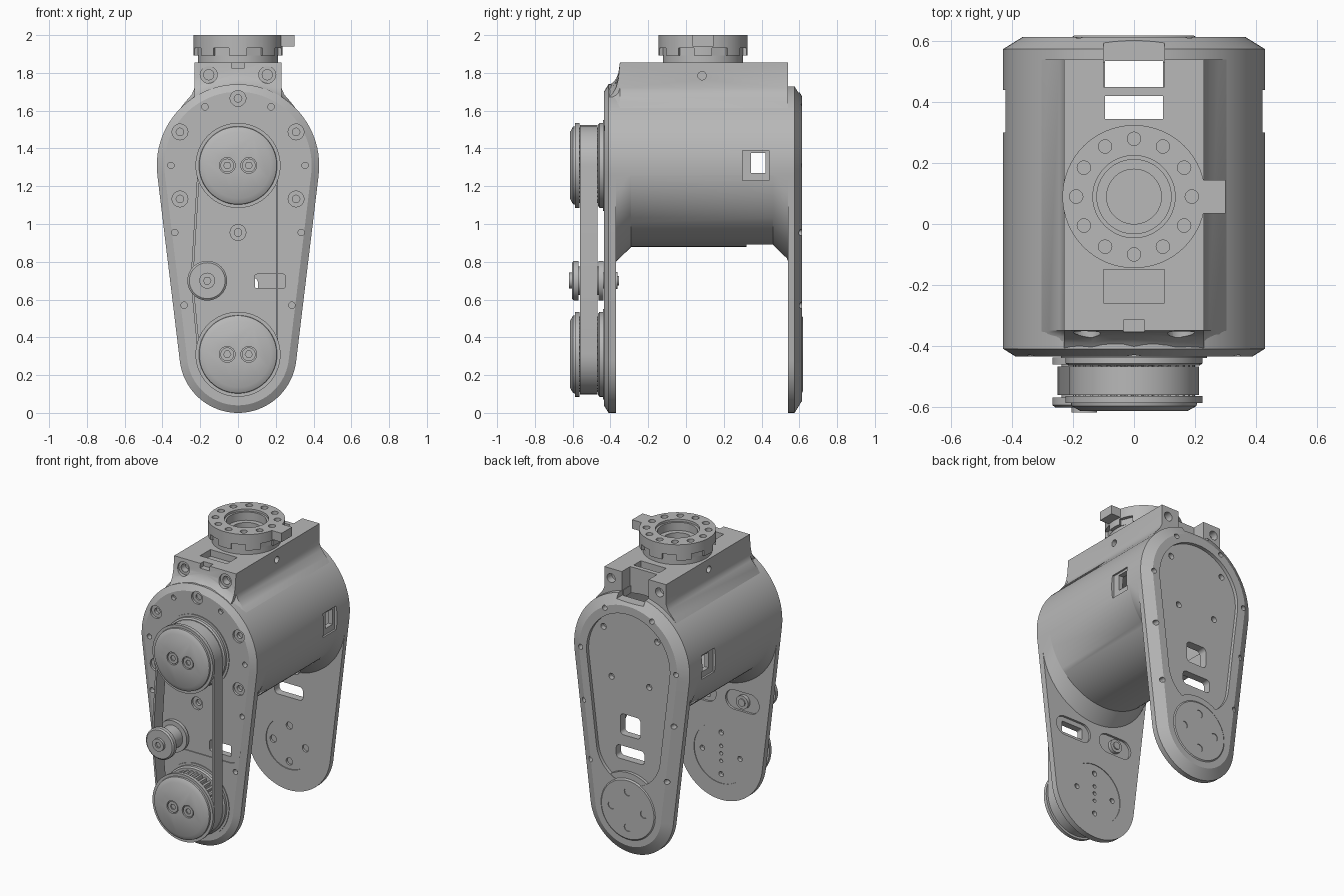
import bpy, bmesh, math
from math import sin, cos, pi, asin, radians
from mathutils.geometry import convex_hull_2d

if "Cube" in bpy.data.objects:
    bpy.data.objects.remove(bpy.data.objects["Cube"])

grey = bpy.data.materials.new("machined grey")
grey.use_nodes = True
grey.diffuse_color = (0.48, 0.48, 0.48, 1)
grey.node_tree.nodes["Principled BSDF"].inputs["Base Color"].default_value = (0.48, 0.48, 0.48, 1)

TOP, LOW = 1.31, 0.31          # the two joint axis heights
TAPER = 0.12                   # radius lost per unit going down the arm


def loft(name, sections, axis="y"):
    """Skin matching outlines placed along the y or z axis, with end caps."""
    bm = bmesh.new()
    rings = []
    for t, pts in sections:
        rings.append([bm.verts.new((u, t, v) if axis == "y" else (u, v, t)) for u, v in pts])
    n = len(rings[0])
    for a, b in zip(rings, rings[1:]):
        for i in range(n):
            j = (i + 1) % n
            bm.faces.new((a[i], a[j], b[j], b[i]))
    bm.faces.new(rings[0])
    bm.faces.new(rings[-1])
    bmesh.ops.remove_doubles(bm, verts=bm.verts, dist=1e-5)
    bmesh.ops.recalc_face_normals(bm, faces=bm.faces)
    mesh = bpy.data.meshes.new(name)
    bm.to_mesh(mesh)
    bm.free()
    mesh.materials.append(grey)
    obj = bpy.data.objects.new(name, mesh)
    bpy.context.collection.objects.link(obj)
    return obj


def circle(u, v, r, n=32):
    return [(u + r * cos(2 * pi * i / n), v + r * sin(2 * pi * i / n)) for i in range(n)]


def hull(*circles):
    pts = [p for c in circles for p in circle(*c)]
    return [pts[i] for i in convex_hull_2d(pts)]


def rounded(x, z, w, h, r=0.025):
    return hull(*[(x + a * (w - r), z + b * (h - r), r) for a in (-1, 1) for b in (-1, 1)])


def capsule(r, s, n=40):
    """Tapered arm outline: upper circle radius r, lower circle s below it."""
    a = asin(TAPER)
    pts = []
    for z, rad, a0, a1 in ((TOP, r, -a, pi + a), (TOP - s, r - TAPER * s, pi + a, 2 * pi - a)):
        for i in range(n + 1):
            t = a0 + (a1 - a0) * i / n
            pts.append((rad * cos(t), z + rad * sin(t)))
    return pts


def rod(name, x, z, profile, n=64):
    return loft(name, [(y, circle(x, z, r, n)) for y, r in profile])


def hole(x, z, r, y0, y1, n=20):
    return rod("cutter", x, z, [(y0, r), (y1, r)], n)


def slab(pts, y0, y1, name="cutter"):
    return loft(name, [(y0, pts), (y1, pts)])


def box(x0, x1, y0, y1, z0, z1, turn=0, cx=0, cy=0, name="cutter"):
    pts = [(cx + x * cos(turn) - y * sin(turn), cy + x * sin(turn) + y * cos(turn))
           for x, y in ((x0, y0), (x1, y0), (x1, y1), (x0, y1))]
    return loft(name, [(z0, pts), (z1, pts)], "z")


def disc_z(x, y, r, z0, z1, n=32):
    return loft("cutter", [(z0, circle(x, y, r, n)), (z1, circle(x, y, r, n))], "z")


def cut(obj, cutters):
    for c in cutters:
        m = obj.modifiers.new("cut", "BOOLEAN")
        m.operation, m.solver, m.object = "DIFFERENCE", "EXACT", c
    dg = bpy.context.evaluated_depsgraph_get()
    mesh = bpy.data.meshes.new_from_object(obj.evaluated_get(dg))
    obj.modifiers.clear()
    obj.data = mesh
    for c in cutters:
        bpy.data.objects.remove(c)


def cavity_cutters():
    """Motor chamber and the cable slots running down through it."""
    return [hole(0, TOP, 0.38, -0.36, 0.53, 64),
            box(-0.095, 0.095, 0.45, 0.535, 0.7, 2.1),
            box(-0.095, 0.095, 0.345, 0.42, 0.7, 2.1)]


# Housing: front arm, filleted drum and rear arm in one skin
steps = [(i / 6) * pi / 2 for i in range(7)]
front = [(-0.37 + 0.08 * sin(t), capsule(0.43, 0.001 + 0.09 * (1 - cos(pi / 2 - t)))) for t in steps]
rear = [(0.54 - 0.08 * sin(t), capsule(0.43, 0.001 + 0.09 * (1 - cos(pi / 2 - t)))) for t in reversed(steps)]
housing = loft("housing", [(-0.435, capsule(0.39, 1)), (-0.41, capsule(0.43, 1)), (-0.37, capsule(0.43, 1))]
               + front + rear
               + [(0.54, capsule(0.43, 1)), (0.575, capsule(0.43, 1)), (0.615, capsule(0.365, 1))])

cuts = cavity_cutters()
cuts.append(box(-0.1, 0.1, 0.32, 0.535, 0.7, 1.1))
cuts.append(box(-0.1, 0.1, 0.53, 0.7, 1.695, 1.9))
for s in (-1, 1):                                   # side windows
    x0, x1, x2 = sorted((s * 0.41, s * 0.6)), sorted((s * 0.3, s * 0.6)), s
    cuts.append(box(*x0, 0.30, 0.44, 1.23, 1.39))
    cuts.append(box(*x1, 0.345, 0.42, 1.27, 1.375))
    for x, z in ((0.355, TOP), (0.175, 1.62), (0.335, 0.955), (0.285, 0.57)):
        cuts.append(hole(s * x, z, 0.017, -0.5, -0.40))
        cuts.append(hole(s * x, z, 0.017, 0.57, 0.7))
    for x, z in ((0.14, 1.16), (0.2, 1.48)):        # screws in the rear recess
        cuts.append(hole(s * x, z, 0.02, 0.56, 0.7))
for i in range(6):                                  # counterbored motor screws
    t = pi / 2 + i * pi / 3
    x, z = 0.355 * cos(t), TOP + 0.355 * sin(t)
    cuts += [hole(x, z, 0.042, -0.5, -0.42), hole(x, z, 0.02, -0.5, -0.40)]
cuts += [slab(hull((-0.24, 0.7, 0.08), (0.24, 0.7, 0.08)), -0.5, -0.429),
         slab(rounded(0.17, 0.697, 0.08, 0.037, 0.01), -0.5, -0.3),
         slab(hull((0.10, 0.7, 0.065), (0.24, 0.7, 0.065)), -0.385, -0.3),
         slab(hull((-0.22, 0.7, 0.065), (-0.10, 0.7, 0.065)), -0.385, -0.3),
         slab(capsule(0.31, 0.6), 0.592, 0.7),
         slab(rounded(0, 0.86, 0.075, 0.07), 0.5, 0.7),
         slab(rounded(0, 0.67, 0.105, 0.045), 0.5, 0.7),
         hole(0, LOW, 0.2, -0.374, -0.3, 48), hole(0, LOW, 0.17, 0.5, 0.546, 48)]
for i in range(4):
    t = i * pi / 2
    x, z = cos(t), sin(t)
    cuts += [hole(0.14 * x, LOW + 0.14 * z, 0.017, -0.40, -0.3),
             hole(0.12 * x, LOW + 0.12 * z, 0.024, 0.5, 0.58)]
for dz in (-0.05, 0, 0.05):
    cuts.append(hole(0, LOW + dz, 0.012, -0.40, -0.3))
cut(housing, cuts)

# Rear bearing seat and cover
rod("rear_bearing_seat", 0, LOW, [(0.56, 0.245), (0.612, 0.245)])
cover = rod("rear_bearing_cover", 0, LOW, [(0.56, 0.205), (0.613, 0.205), (0.620, 0.195)])
cut(cover, [hole(0.12 * cos(i * pi / 2), LOW + 0.12 * sin(i * pi / 2), 0.026, 0.59, 0.7) for i in range(4)])

# Neck saddle blending into the top of the drum
half = [(0, 1.855), (0.14, 1.855), (0.23, 1.855), (0.23, 1.72), (0.245, 1.685),
        (0.28, 1.645), (0.33, 1.58), (0.25, 1.53)]


def saddle(f):
    pts = []
    for x, z in half:
        base = TOP + (0.43 ** 2 - x * x) ** 0.5 - 0.008
        pts.append((x, base + (z - base) * f if z > base else z))
    return pts + [(-x, z) for x, z in reversed(pts[1:])]


neck = loft("neck_saddle", [(y, saddle(f)) for y, f in
            ((-0.41, 0.03), (-0.39, 0.12), (-0.37, 0.3), (-0.358, 0.55), (-0.35, 1), (0.54, 1))])
cuts = cavity_cutters()
cuts += [box(-0.1, 0.1, 0.45, 0.6, 1.69, 2),
         box(-0.1, 0.1, -0.26, -0.15, 1.81, 2),
         box(-0.035, 0.035, -0.5, -0.315, 1.825, 2)]
for s in (-1, 1):
    cuts += [hole(s * 0.155, 1.79, 0.045, -0.6, -0.345), hole(s * 0.155, 1.79, 0.027, -0.5, -0.30),
             hole(s * 0.18, 1.79, 0.03, 0.49, 0.7)]
    side = disc_z(1.785, 0.085, 0.022, 0.2, 0.3, 20)  # side dowel hole
    for v in side.data.vertices:
        v.co = (s * v.co.z, v.co.y, v.co.x)
    if s > 0:
        side.data.flip_normals()
    cuts.append(side)
cut(neck, cuts)

# Output flange with bolt circle, bore and lower notches
CY = 0.09
flange = loft("output_flange", [(z, circle(0, CY, r, 64)) for z, r in
              ((1.84, 0.212), (1.893, 0.212), (1.893, 0.235), (2.0, 0.235))], "z")
cuts = [disc_z(0, CY, 0.135, 1.985, 2.1, 48), disc_z(0, CY, 0.122, 1.93, 2.1, 48),
        disc_z(0, CY, 0.09, 1.88, 2.1, 48)]
for i in range(12):
    t = i * pi / 6
    cuts.append(disc_z(0.19 * cos(t), CY + 0.19 * sin(t), 0.022, 1.965, 2.1, 20))
for i in range(8):
    cuts.append(box(0.212, 0.3, -0.045, 0.045, 1.88, 1.932, (i + 0.5) * pi / 4, 0, CY))
cut(flange, cuts)
box(0.222, 0.30, 0.035, 0.145, 1.94, 2.0, name="flange_stop")

# Toothed pulleys with end caps and screws
for label, z in (("upper", TOP), ("lower", LOW)):
    rod(label + "_pulley_seat", 0, z, [(-0.40, 0.24), (-0.440, 0.24)])
    teeth = [(r * cos(t), z + r * sin(t)) for k in range(36) for r, t in
             ((0.182, k * pi / 18), (0.2, k * pi / 18 + 0.05), (0.2, k * pi / 18 + 0.11), (0.182, k * pi / 18 + 0.15))]
    slab(teeth, -0.57, -0.455, label + "_pulley_teeth")
    rod(label + "_pulley_inner_rim", 0, z, [(-0.465, 0.215), (-0.458, 0.225), (-0.438, 0.225)])
    cap = rod(label + "_pulley_cap", 0, z,
              [(-0.565, 0.225), (-0.588, 0.225), (-0.588, 0.207), (-0.598, 0.205), (-0.615, 0.175)])
    cut(cap, [hole(s * 0.057, z, 0.042, -0.7, -0.600, 24) for s in (-1, 1)])
    for s in (-1, 1):
        screw = rod(label + "_pulley_screw", s * 0.057, z, [(-0.59, 0.036), (-0.611, 0.036)], 24)
        cut(screw, [hole(s * 0.057, z, 0.019, -0.7, -0.602, 6)])

# Belt wrapped round both pulleys and the idler
IX, IZ = -0.163, 0.7
belt = slab(hull((0, TOP, 0.213), (0, LOW, 0.213), (IX, IZ, 0.088)), -0.562, -0.468, "drive_belt")
cut(belt, [slab(hull((0, TOP, 0.2), (0, LOW, 0.2), (IX, IZ, 0.075)), -0.7, -0.3)])

# Idler roller, its bolt and its nut
rod("idler_roller", IX, IZ, [(-0.438, 0.07), (-0.438, 0.105), (-0.462, 0.105), (-0.462, 0.075),
                             (-0.57, 0.075), (-0.57, 0.105), (-0.595, 0.105), (-0.603, 0.095)], 40)
bolt = rod("idler_bolt", IX, IZ, [(-0.40, 0.042), (-0.62, 0.042)], 24)
cut(bolt, [hole(IX, IZ, 0.02, -0.7, -0.607, 6)])
rod("idler_nut", IX, IZ, [(-0.40, 0.045), (-0.362, 0.045), (-0.362, 0.025), (-0.355, 0.025)], 24)

# Smooth shading with crisp edges
for obj in bpy.context.scene.objects:
    obj.select_set(obj.type == "MESH")
bpy.context.view_layer.objects.active = housing
bpy.ops.object.shade_smooth_by_angle(angle=radians(30))
